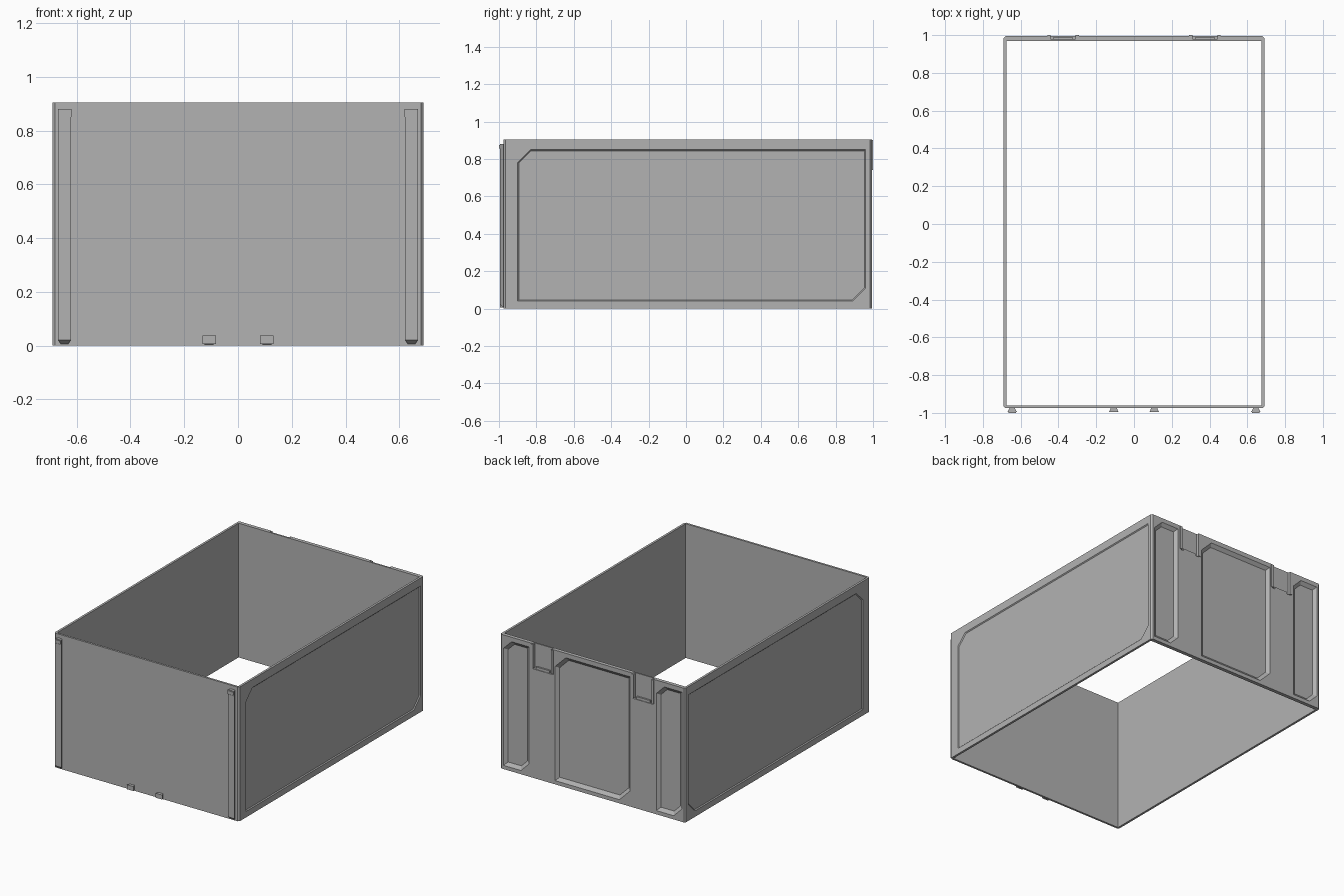
import bpy
import bmesh

cube = bpy.data.objects.get("Cube")
if cube:
    bpy.data.objects.remove(cube, do_unlink=True)

grey = bpy.data.materials.new("plain grey")
grey.use_nodes = True
colour = (0.45, 0.45, 0.45, 1)
grey.diffuse_color = colour
grey.node_tree.nodes["Principled BSDF"].inputs["Base Color"].default_value = colour

W, FRONT, BACK, H = 0.69, -0.975, 0.995, 0.905


def loft(name, ring_a, ring_b):
    """Closed solid between two matching rings of points."""
    bm = bmesh.new()
    a = [bm.verts.new(p) for p in ring_a]
    b = [bm.verts.new(p) for p in ring_b]
    bm.faces.new(a)
    bm.faces.new(b)
    n = len(a)
    for i in range(n):
        j = (i + 1) % n
        bm.faces.new((a[i], a[j], b[j], b[i]))
    bmesh.ops.recalc_face_normals(bm, faces=bm.faces)
    mesh = bpy.data.meshes.new(name)
    bm.to_mesh(mesh)
    bm.free()
    mesh.materials.append(grey)
    obj = bpy.data.objects.new(name, mesh)
    bpy.context.collection.objects.link(obj)
    return obj


def rect(u0, u1, v0, v1):
    return [(u0, v0), (u1, v0), (u1, v1), (u0, v1)]


def box(name, x0, x1, y0, y1, z0, z1):
    r = rect(x0, x1, y0, y1)
    return loft(name, [(x, y, z0) for x, y in r], [(x, y, z1) for x, y in r])


def clipped(u0, u1, v0, v1, c, inset, flip):
    """Rectangle with two opposite corners cut off, drawn in by inset."""
    u0, u1, v0, v1 = u0 + inset, u1 - inset, v0 + inset, v1 - inset
    c -= 0.586 * inset
    if flip:
        return [(u0 + c, v0), (u1, v0), (u1, v1 - c), (u1 - c, v1), (u0, v1), (u0, v0 + c)]
    return [(u0, v0), (u1 - c, v0), (u1, v0 + c), (u1, v1), (u0 + c, v1), (u0, v1 - c)]


def cut(target, cutter):
    mod = target.modifiers.new(cutter.name, "BOOLEAN")
    mod.operation = "DIFFERENCE"
    mod.solver = "EXACT"
    mod.object = cutter
    cutter.hide_render = True
    cutter.hide_viewport = True
    cutter.display_type = "WIRE"


# Open sleeve with small chamfers on the upright corners
c = 0.01
corner = [(W - c, FRONT), (W, FRONT + c), (W, BACK - c), (W - c, BACK)]
outline = corner + [(-x, y) for x, y in reversed(corner)]
body = loft("open_sleeve", [(x, y, 0) for x, y in outline], [(x, y, H) for x, y in outline])
cut(body, box("inner_cutter", -W + 0.015, W - 0.015, FRONT + 0.014, BACK - 0.025, -0.1, H + 0.1))

# Shallow panels on both sides
for side, s in (("left", 1), ("right", -1)):
    floor = clipped(-0.90, 0.96, 0.04, 0.85, 0.07, 0.006, False)
    mouth = clipped(-0.90, 0.96, 0.04, 0.85, 0.07, -0.006, False)
    cut(body, loft(side + "_panel_cutter",
                   [(s * (W - 0.006), y, z) for y, z in floor],
                   [(s * (W + 0.006), y, z) for y, z in mouth]))

# Sloped recesses in the back
D = 0.018
for name, x0, x1, chamfer in (("middle", -0.28, 0.28, 0.08),
                              ("left_end", 0.475, 0.665, 0.06),
                              ("right_end", -0.665, -0.475, 0.06)):
    floor = clipped(x0, x1, 0.025, 0.875, chamfer, 0.022, True)
    mouth = clipped(x0, x1, 0.025, 0.875, chamfer, -0.022, True)
    cut(body, loft(name + "_recess_cutter",
                   [(x, BACK - D, z) for x, z in floor],
                   [(x, BACK + D, z) for x, z in mouth]))

# Latch pockets open at the top, with guide lips and a bottom catch
for side, s in (("left", 1), ("right", -1)):
    m = s * 0.375
    cut(body, box(side + "_pocket_cutter", m - 0.075, m + 0.075,
                  BACK - 0.015, BACK + 0.1, 0.735, H + 0.1))
    for k, edge in (("inner", -1), ("outer", 1)):
        e = m + edge * 0.075
        box(f"{side}_{k}_latch_lip", e - 0.009, e + 0.009,
            BACK - 0.016, BACK + 0.005, 0.74, H - 0.004)
    box(side + "_latch_catch", m - 0.05, m + 0.05, BACK - 0.016, BACK - 0.004, 0.73, 0.752)


def dovetail(name, m, base, face, z0, z1, slope):
    """Bar on the front, wider at its outer face, with a sloped lower end."""
    loft(name,
         [(x, FRONT + 0.002, z) for x, z in rect(m - base, m + base, z0, z1)],
         [(x, -0.995, z) for x, z in rect(m - face, m + face, z0 + slope, z1)])


# Front rails with a stepped head, and two short pegs
for side, s in (("left", 1), ("right", -1)):
    dovetail(side + "_rail", s * 0.645, 0.013, 0.024, 0.005, 0.85, 0.017)
    dovetail(side + "_rail_head", s * 0.645, 0.013, 0.025, 0.845, 0.88, 0.006)
    box(side + "_rail_stop", s * 0.645 - 0.02, s * 0.645 + 0.02, -1, -0.99, 0.855, 0.876)
    dovetail(side + "_peg", s * 0.107, 0.015, 0.025, 0.005, 0.037, 0.002)
